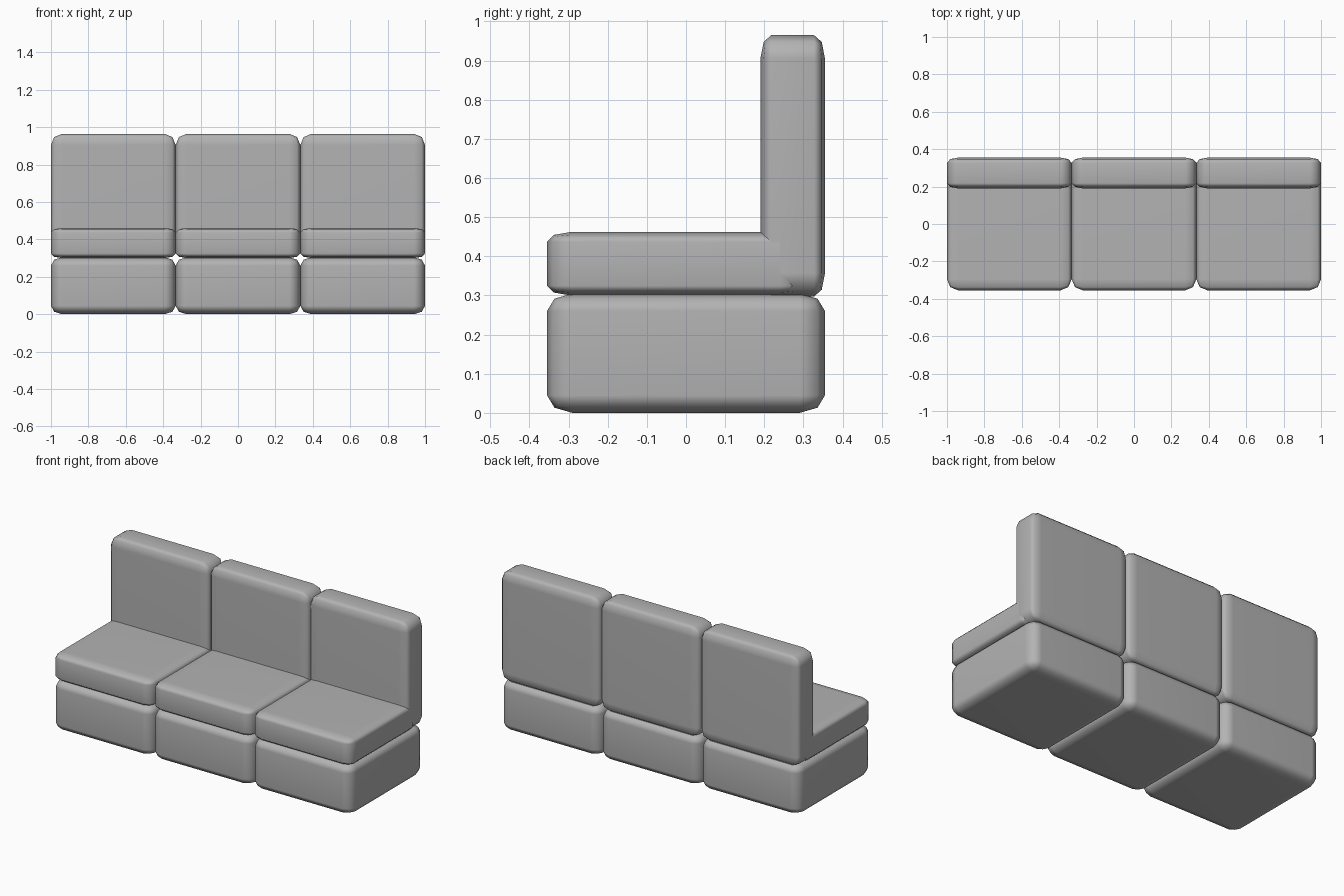
import bpy
import bmesh
from mathutils import Vector

cube = bpy.data.objects.get("Cube")
if cube:
    bpy.data.objects.remove(cube, do_unlink=True)

# Upholstery colour
fabric = bpy.data.materials.new("grey_fabric")
fabric.use_nodes = True
grey = (0.45, 0.45, 0.45, 1)
fabric.diffuse_color = grey
fabric.node_tree.nodes["Principled BSDF"].inputs["Base Color"].default_value = grey


def cushion(name, low, high, radius):
    """Box with soft edges, rounded by a separate radius along each axis."""
    low, high = Vector(low), Vector(high)
    centre, half = (low + high) / 2, (high - low) / 2
    bm = bmesh.new()
    bmesh.ops.create_cube(bm, size=2)
    bmesh.ops.bevel(bm, geom=bm.edges[:], offset=0.5, segments=2,
                    profile=0.5, affect='EDGES')
    for v in bm.verts:
        for i in range(3):
            side = 1 if v.co[i] > 0 else -1
            inset = (1 - abs(v.co[i])) / 0.5 * radius[i]
            v.co[i] = centre[i] + side * (half[i] - inset)
    for f in bm.faces:
        f.smooth = True
    mesh = bpy.data.meshes.new(name)
    bm.to_mesh(mesh)
    bm.free()
    mesh.materials.append(fabric)
    obj = bpy.data.objects.new(name, mesh)
    bpy.context.collection.objects.link(obj)
    # Keep the large panels flat under the smooth shading
    obj.modifiers.new("Panel normals", 'WEIGHTED_NORMAL')
    return obj


# Three identical sections side by side
width = 2 / 3
for i, place in enumerate(("right", "middle", "left")):
    x0 = -1 + i * width
    x1 = x0 + width
    cushion(place + "_base", (x0, -0.355, 0), (x1, 0.355, 0.305),
            (0.06, 0.065, 0.045))
    cushion(place + "_seat", (x0, -0.355, 0.3), (x1, 0.3, 0.462),
            (0.06, 0.06, 0.025))
    cushion(place + "_backrest", (x0, 0.19, 0.297), (x1, 0.355, 0.965),
            (0.06, 0.028, 0.06))
